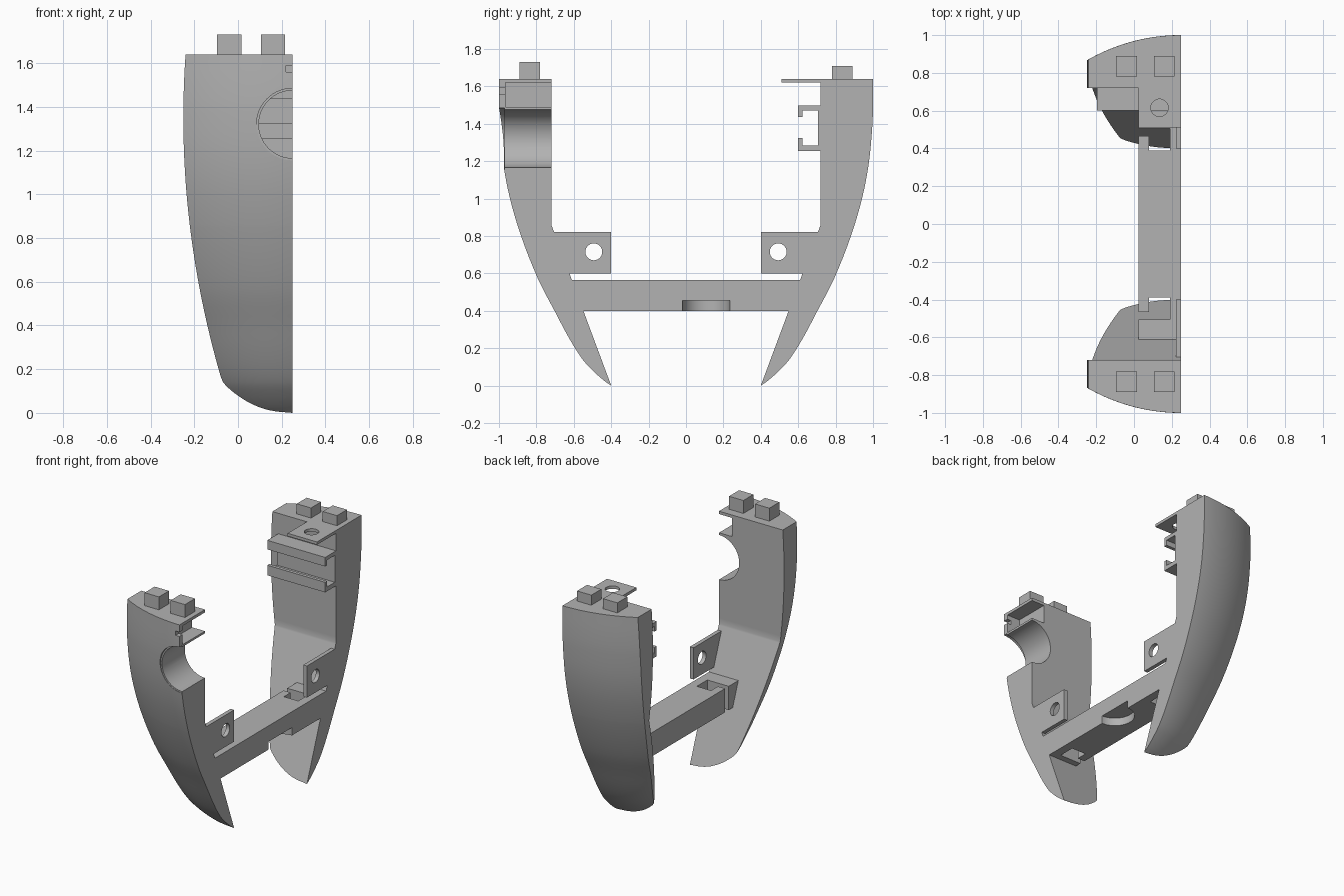
import bpy, bmesh, math
from mathutils import Vector

if "Cube" in bpy.data.objects:
    bpy.data.objects.remove(bpy.data.objects["Cube"])

GREY = (0.45, 0.45, 0.45, 1)
mat = bpy.data.materials.new("plain grey")
mat.use_nodes = True
mat.diffuse_color = GREY
mat.node_tree.nodes["Principled BSDF"].inputs["Base Color"].default_value = GREY

CUT = 0.25          # plane where the half shell is split
TOP = 1.64


def finish(name, bm):
    bmesh.ops.recalc_face_normals(bm, faces=bm.faces)
    mesh = bpy.data.meshes.new(name)
    bm.to_mesh(mesh)
    bm.free()
    ob = bpy.data.objects.new(name, mesh)
    bpy.context.collection.objects.link(ob)
    mesh.materials.append(mat)
    return ob


def box(name, x, y, z):
    bm = bmesh.new()
    bmesh.ops.create_cube(bm, size=1)
    for v in bm.verts:
        v.co = Vector([lo + (c + 0.5) * (hi - lo) for c, (lo, hi) in zip(v.co, (x, y, z))])
    return finish(name, bm)


def cylinder(name, centre, radius, depth, axis):
    bm = bmesh.new()
    bmesh.ops.create_cone(bm, cap_ends=True, segments=64, radius1=radius, radius2=radius, depth=depth)
    turn = Vector((0, 0, 1)).rotation_difference(Vector(axis)).to_matrix()
    bmesh.ops.rotate(bm, verts=bm.verts, matrix=turn)
    bmesh.ops.translate(bm, verts=bm.verts, vec=centre)
    return finish(name, bm)


def prism(name, outline, x0, x1):
    """Extrude a (y, z) outline along x."""
    bm = bmesh.new()
    face = bm.faces.new([bm.verts.new((x0, y, z)) for y, z in outline])
    new = bmesh.ops.extrude_face_region(bm, geom=[face])["geom"]
    bmesh.ops.translate(bm, verts=[g for g in new if isinstance(g, bmesh.types.BMVert)], vec=(x1 - x0, 0, 0))
    return finish(name, bm)


def cut(ob, *cutters):
    bpy.context.view_layer.objects.active = ob
    for c in cutters:
        mod = ob.modifiers.new("cut", "BOOLEAN")
        mod.operation, mod.solver, mod.object = "DIFFERENCE", "EXACT", c
        bpy.ops.object.modifier_apply(modifier=mod.name)
        bpy.data.objects.remove(c)


# Curved claw: revolved outer skin, curved flank, straight inner face
SKIN = [(0, .4), (.025, .436), (.075, .493), (.14, .553), (.25, .623), (.4, .703), (.57, .791),
        (.8, .882), (1, .941), (1.18, .976), (1.37, .995), (1.5, 1), (TOP, 1)]


def skin_radius(z):
    """Smooth interpolation through the skin points."""
    n = len(SKIN)
    i = max(k for k in range(n - 1) if SKIN[k][0] <= z)

    def slope(k):
        a, b = SKIN[max(k - 1, 0)], SKIN[min(k + 1, n - 1)]
        return (b[1] - a[1]) / (b[0] - a[0])
    (z0, r0), (z1, r1) = SKIN[i], SKIN[i + 1]
    h = z1 - z0
    t = (z - z0) / h
    return (r0 * (1 + 2 * t) * (1 - t) ** 2 + r1 * t * t * (3 - 2 * t)
            + h * t * (1 - t) * (slope(i) * (1 - t) - slope(i + 1) * t))


def claw(name, side):
    bm = bmesh.new()
    steps, rows = 20, []
    levels = sorted({z + (nz - z) * k / 4 for (z, _), (nz, _) in zip(SKIN, SKIN[1:]) for k in range(4)}
                    | {0.86, TOP})
    for z in levels:
        r = skin_radius(z)
        inner = min(0.72, 0.4 + 0.32 * z / 0.86)
        reach = math.sqrt(max(r * r - inner * inner, 0))
        width = min(0.5 - (z - 1.35) ** 2 / 8.2, reach)
        sweep = math.asin(min(width / r, 1))
        ring = [(CUT, inner), (CUT - width, inner)]
        ring += [(CUT - r * math.sin(a), r * math.cos(a))
                 for a in (sweep * (1 - k / steps) for k in range(steps + 1))]
        rows.append([bm.verts.new((x, side * y, z)) for x, y in ring])
    for low, high in zip(rows, rows[1:]):
        for k in range(len(low)):
            j = (k + 1) % len(low)
            bm.faces.new((low[k], low[j], high[j], high[k]))
    bm.faces.new(rows[-1])
    bmesh.ops.remove_doubles(bm, verts=bm.verts, dist=0.0004)
    return finish(name, bm)


front = claw("front_claw", -1)
back = claw("back_claw", 1)

# Round port, side pocket and small slot in the front claw
HOLE = 1.32
cut(front,
    cylinder("port_cutter", (CUT, -0.85, HOLE), 0.155, 0.6, (0, 1, 0)),
    cylinder("port_rim_cutter", (CUT, -1.07, HOLE), 0.165, 0.2, (0, 1, 0)),
    box("pocket_cutter", (0.15, 0.4), (-0.965, -0.6), (1.49, 1.62)),
    box("slot_cutter", (0.22, 0.4), (-1.1, -0.9), (1.56, 1.59)))

# Locating pegs on top of both claws
for label, side, height in (("front", -1, 1.73), ("back", 1, 1.71)):
    for n, x in enumerate((-0.04, 0.16)):
        y = side * 0.835
        box(f"{label}_peg_{n + 1}", (x - 0.055, x + 0.055), (y - 0.055, y + 0.055), (TOP - 0.02, height))

# Cross beam with L-shaped slots at the ends and a round recess below
beam = prism("cross_beam", [(-.57, .4), (.57, .4), (.63, .565), (-.63, .565)], 0.025, CUT)
for s in (-1, 1):
    for x0, start in ((0.08, 0.39), (-0.1, 0.465)):
        cut(beam, box("slot_cutter", (x0, 0.19), sorted((s * start, s * 0.505)), (0.3, 0.7)))
cut(beam, cylinder("recess_cutter", (CUT, 0.107, 0.4), 0.127, 0.11, (0, 0, 1)))

# Drilled mounting tabs
for label, s in (("front", -1), ("back", 1)):
    tab = prism(f"{label}_tab", [(s * .4, .6), (s * .64, .6), (s * .73, .82), (s * .4, .82)], 0.222, CUT)
    cut(tab, cylinder("tab_hole_cutter", (CUT, s * 0.493, 0.715), 0.045, 0.4, (1, 0, 0)))

# Drilled shelf on the back claw
shelf = box("back_shelf", (0.025, CUT), (0.51, 0.73), (1.62, TOP))
cut(shelf, cylinder("shelf_hole_cutter", (0.135, 0.615, TOP), 0.046, 0.3, (0, 0, 1)))

# C-shaped rail on the back claw
prism("back_rail", [(.73, 1.255), (.6, 1.255), (.6, 1.325), (.623, 1.325), (.623, 1.285), (.706, 1.285),
                    (.706, 1.472), (.623, 1.472), (.623, 1.435), (.6, 1.435), (.6, 1.498), (.73, 1.498)],
      -0.195, CUT)

# Smooth curves, sharp edges
bpy.ops.object.select_all(action="DESELECT")
for ob in bpy.context.collection.objects:
    if ob.type == "MESH" and mat.name in ob.data.materials:
        ob.select_set(True)
        bpy.context.view_layer.objects.active = ob
bpy.ops.object.shade_smooth_by_angle(angle=math.radians(30))
